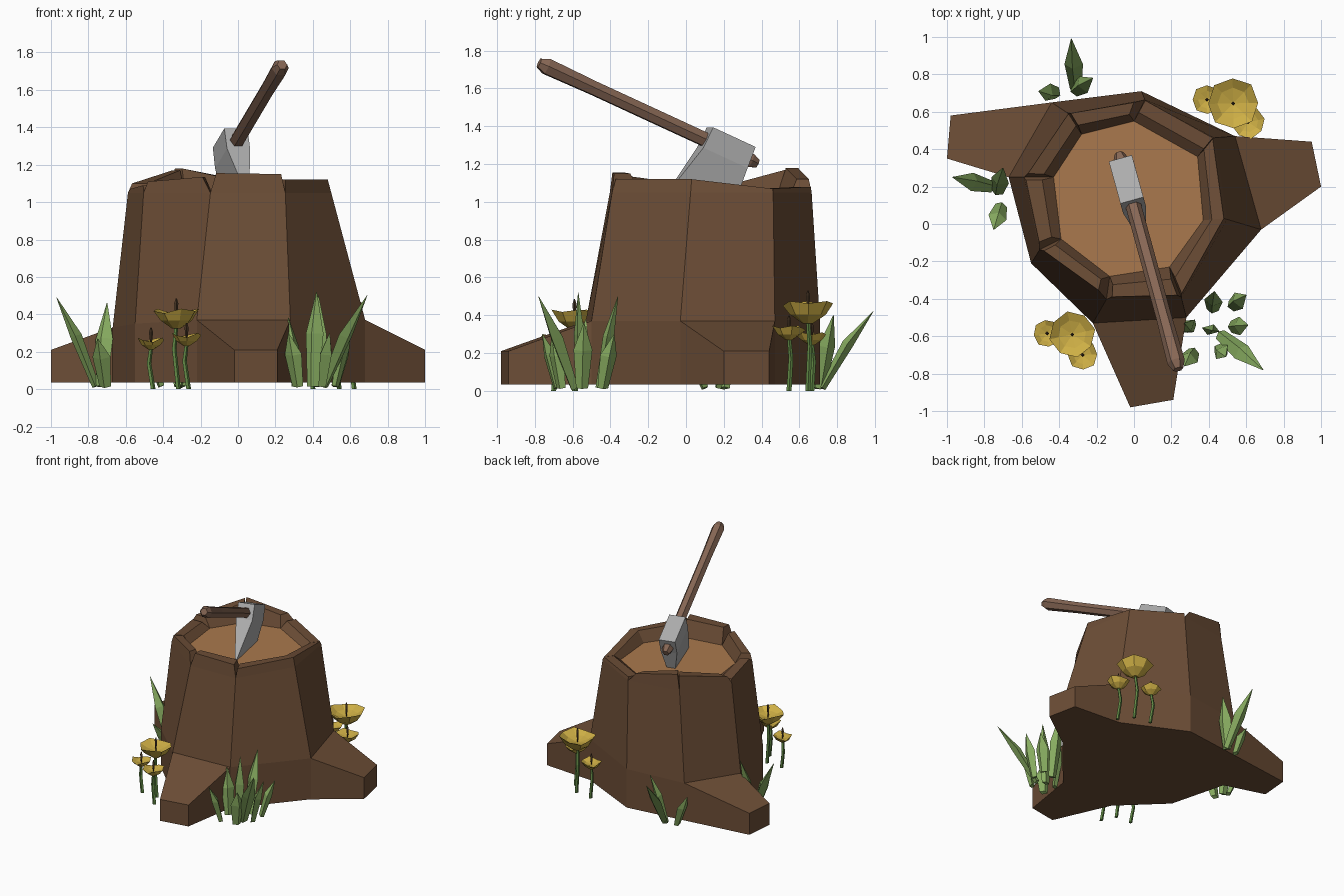
import bpy, bmesh, math, random
from mathutils import Vector as V

if "Cube" in bpy.data.objects:
    bpy.data.objects.remove(bpy.data.objects["Cube"])
random.seed(4)


def material(name, rgb):
    m = bpy.data.materials.new(name)
    m.diffuse_color = (*rgb, 1)
    m.use_nodes = True
    m.node_tree.nodes["Principled BSDF"].inputs["Base Color"].default_value = m.diffuse_color
    return m


BARK = material("bark", (0.15, 0.075, 0.037))
WOOD = material("cut_wood", (0.40, 0.19, 0.075))
HAFT = material("handle_wood", (0.24, 0.135, 0.09))
STEEL = material("steel", (0.42, 0.42, 0.42))
GRASS = material("grass", (0.25, 0.42, 0.12))
STEM = material("stem", (0.12, 0.25, 0.06))
PETAL = material("petal", (0.62, 0.43, 0.06))
SEED = material("seed", (0.07, 0.04, 0.02))


def finish(bm, name, mat):
    bmesh.ops.remove_doubles(bm, verts=bm.verts, dist=0.0005)
    bmesh.ops.recalc_face_normals(bm, faces=bm.faces)
    me = bpy.data.meshes.new(name)
    bm.to_mesh(me)
    bm.free()
    me.materials.append(mat)
    ob = bpy.data.objects.new(name, me)
    bpy.context.collection.objects.link(ob)
    return ob


def loft(bm, rings, caps=True):
    """Join rings of equal point count with quads."""
    vs = [[bm.verts.new(p) for p in r] for r in rings]
    n = len(vs[0])
    for a, b in zip(vs, vs[1:]):
        for i in range(n):
            j = (i + 1) % n
            bm.faces.new((a[i], a[j], b[j], b[i]))
    if caps:
        bm.faces.new(vs[0][::-1])
        bm.faces.new(vs[-1])


def tube(bm, path, radii, n=6, flat=1.0, spin=0.0):
    """Sweep an n-sided section along a path of points."""
    d = (path[-1] - path[0]).normalized()
    s = d.cross(V((0, 0, 1))) if abs(d.z) < 0.999 else V((1, 0, 0))
    s.normalize()
    t = d.cross(s)
    loft(bm, [[p + r * (s * math.cos(a) + t * math.sin(a) * flat)
               for a in [spin + math.tau * k / n for k in range(n)]]
              for p, r in zip(path, radii)])


# Stump outlines: lower ring, top rim and cut surface, eight corners each
MID = [(-.22, -.53), (.28, -.50), (.68, -.03), (.54, .47), (.04, .71), (-.44, .65), (-.67, .25), (-.55, -.21)]
MIDZ = [.37, .37, .37, .37, .35, .34, .33, .35]
RIM = [(-.14, -.39), (.25, -.38), (.48, .03), (.42, .46), (.06, .66), (-.35, .59), (-.58, .25), (-.50, -.13)]
CUT = [(-.13, -.28), (.19, -.23), (.37, .02), (.34, .36), (0, .55), (-.28, .48), (-.43, .25), (-.39, -.08)]
ROOTS = {0: ((-.02, -.98), (.21, -.94)), 2: ((1.0, .20), (.95, .44)), 5: ((-.98, .58), (-1.0, .35))}
BASE, NOTCH, CUTZ = .035, 1.05, 1.03

# Trunk and the three roots in one skin
bm = bmesh.new()
low = [bm.verts.new((*p, BASE)) for p in MID]
mid = [bm.verts.new((*p, z)) for p, z in zip(MID, MIDZ)]
shoulder = [V((*p, z)).lerp(V((*q, 1.12)), .907) for p, q, z in zip(MID, RIM, MIDZ)]
for p in shoulder:
    p.z = NOTCH
top = [bm.verts.new(p) for p in shoulder]
bottom = []
for i in range(8):
    j = (i + 1) % 8
    bm.faces.new((mid[i], mid[j], top[j], top[i]))
    bottom.append(low[i])
    if i in ROOTS:
        a, b = ROOTS[i]
        al, bl = bm.verts.new((*a, BASE)), bm.verts.new((*b, BASE))
        at, bt = bm.verts.new((*a, .21)), bm.verts.new((*b, .21))
        bm.faces.new((mid[i], at, bt, mid[j]))
        bm.faces.new((al, bl, bt, at))
        bm.faces.new((low[i], al, at, mid[i]))
        bm.faces.new((bl, low[j], mid[j], bt))
        bottom += [al, bl]
    else:
        bm.faces.new((low[i], low[j], mid[j], mid[i]))
bm.faces.new(bottom[::-1])
finish(bm, "trunk_with_roots", BARK)

# Broken bark rim: one block per side, (trim, height) at both ends
SIDES = [(.06, 1.155, .05, 1.15), (.02, 1.12, 0, 1.12), (0, 1.12, .01, 1.07), (0, 1.07, 0, 1.08),
         (.15, 1.12, .03, 1.18), (0, 1.17, .06, 1.10), (.04, 1.07, .09, 1.09), (.05, 1.11, .14, 1.135)]
bm = bmesh.new()
for i, (t0, h0, t1, h1) in enumerate(SIDES):
    j = (i + 1) % 8

    def rim_pair(t, z):
        o = V((*RIM[i], z)).lerp(V((*RIM[j], z)), t)
        c = V((*CUT[i], z)).lerp(V((*CUT[j], z)), t)
        return o, o.lerp(c, .58)
    o0, n0 = rim_pair(t0, h0)
    o1, n1 = rim_pair(1 - t1, h1)
    loft(bm, [[shoulder[i], shoulder[j], V((*CUT[j], CUTZ)), V((*CUT[i], CUTZ))], [o0, o1, n1, n0]])
finish(bm, "bark_rim", BARK)

# Cut wood surface
bm = bmesh.new()
bm.faces.new([bm.verts.new((*p, CUTZ)) for p in CUT])
finish(bm, "cut_surface", WOOD)

# Axe handle
p0, p1 = V((.23, -.755, 1.725)), V((-.075, .36, 1.21))
d = (p1 - p0).normalized()
bm = bmesh.new()
tube(bm, [p0 - d * .025, p0 + d * .02, p0 + d * .3, p1 - d * .02, p1 + d * .02],
     [.028, .048, .042, .042, .025])
finish(bm, "axe_handle", HAFT)

# Axe head: sections (start, end, half width) at growing depth towards the edge
s = V((.963, .27, 0)).normalized()
down = d.cross(s).normalized()
o = p0.lerp(p1, .857)
bm = bmesh.new()
loft(bm, [[o + down * v + d * u + s * w for u, w in ((u0, -h), (u1, -h), (u1, h), (u0, h))]
          for v, u0, u1, h in ((-.07, -.115, .14, .064), (.05, -.12, .145, .064), (.35, -.19, .175, .008))])
finish(bm, "axe_head", STEEL)

# Grass tufts: base x, y, then tip x, y, z
TUFTS = {
    "front_grass": [(.46, -.59, .69, -.78, .50), (.52, -.44, .60, -.38, .30), (.42, -.46, .43, -.36, .50),
                    (.31, -.56, .27, -.53, .38), (.40, -.56, .42, -.57, .52), (.52, -.55, .61, -.54, .36),
                    (.45, -.66, .49, -.71, .30), (.32, -.68, .27, -.76, .30)],
    "left_grass": [(-.76, .20, -.97, .25, .49), (-.73, .17, -.70, .30, .46), (-.71, .10, -.75, -.03, .27)],
    "back_grass": [(-.31, .72, -.335, .99, .42), (-.32, .71, -.22, .78, .40), (-.41, .70, -.51, .71, .27)],
}
for name, blades in TUFTS.items():
    bm = bmesh.new()
    for bx, by, tx, ty, tz in blades:
        a, b = V((bx, by, .015)), V((tx, ty, tz))
        m = a.lerp(b, .5) + V((0, 0, .03))
        tube(bm, [a, m, b], [.032, .05, .002], 4, .6, random.uniform(-.4, .4))
    finish(bm, name, GRASS)

# Flowers: x, y, rim height, radius
PATCHES = {
    "front_left": [(-.33, -.59, .43, .125), (-.465, -.585, .275, .075), (-.275, -.70, .30, .082)],
    "back_right": [(.53, .645, .475, .14), (.39, .665, .31, .08), (.61, .545, .345, .09)],
}
for place, flowers in PATCHES.items():
    petals, stems, seeds = bmesh.new(), bmesh.new(), bmesh.new()
    for x, y, z, r in flowers:
        h = r * .85
        spin = random.random()

        def ring(rad, height, jitter=0):
            return [(x + rad * math.cos(a) * k, y + rad * math.sin(a) * k, z - height + jitter * e)
                    for a, k, e in [(spin + math.tau * q / 8, 1 - jitter * 4 * (q % 2), -(q % 3))
                                    for q in range(8)]]
        loft(petals, [ring(r * .18, h), ring(r * .68, h * .6), ring(r, 0, .012),
                      ring(r * .6, h * .35), ring(r * .1, h * .5)])
        tube(stems, [V((x + .01, y, 0)), V((x - .012, y + .01, z * .5)), V((x, y, z - h * .8))],
             [.014, .013, .011], 5)
        tube(seeds, [V((x, y, z - h * .6)), V((x, y, z + .03)), V((x, y, z + .055))],
             [.004, .011, .003], 4)
    finish(petals, place + "_petals", PETAL)
    finish(stems, place + "_stems", STEM)
    finish(seeds, place + "_pistils", SEED)
